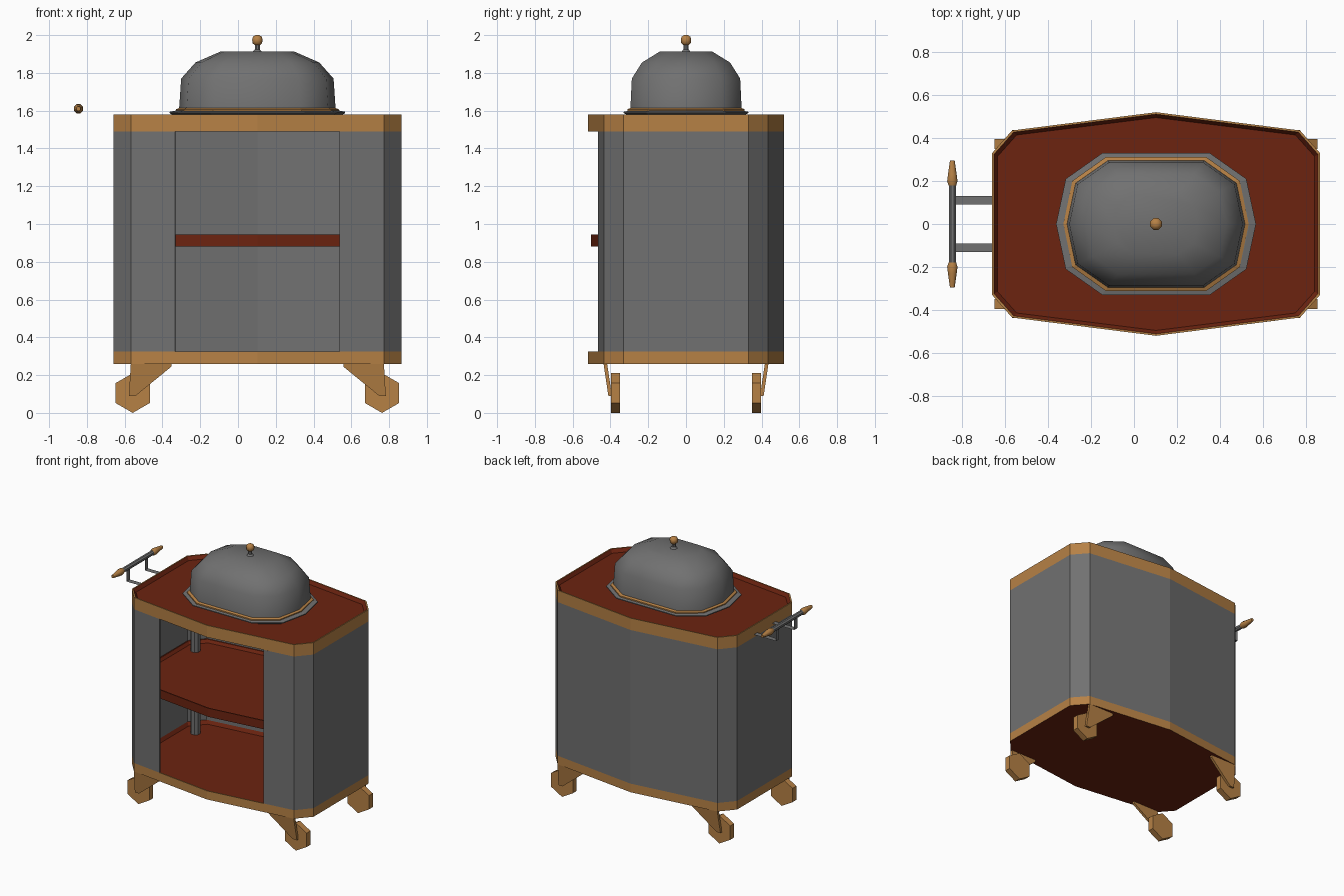
import bpy, bmesh, math
from mathutils import Matrix, Vector

if "Cube" in bpy.data.objects:
    bpy.data.objects.remove(bpy.data.objects["Cube"])

CX = 0.1025  # cabinet centre in x


def material(name, col):
    m = bpy.data.materials.new(name)
    m.diffuse_color = (*col, 1)
    m.use_nodes = True
    m.node_tree.nodes["Principled BSDF"].inputs["Base Color"].default_value = m.diffuse_color
    return m


GREY = material("steel grey", (0.165, 0.165, 0.165))
GOLD = material("brass", (0.47, 0.22, 0.06))
RED = material("dark red", (0.15, 0.017, 0.005))


def finish(name, bm, mats, smooth=None, recalc=True):
    if recalc:
        bmesh.ops.recalc_face_normals(bm, faces=bm.faces[:])
    me = bpy.data.meshes.new(name)
    bm.to_mesh(me)
    bm.free()
    ob = bpy.data.objects.new(name, me)
    bpy.context.collection.objects.link(ob)
    for m in mats:
        me.materials.append(m)
    if smooth:
        bpy.ops.object.select_all(action='DESELECT')
        ob.select_set(True)
        bpy.context.view_layer.objects.active = ob
        bpy.ops.object.shade_smooth_by_angle(angle=math.radians(smooth))
    return ob


def loft(name, rings, mats, bands=None, caps=(0, 0), smooth=None):
    """Skin closed rings of points; bands gives a material slot per band."""
    bm = bmesh.new()
    vs = [[bm.verts.new(p) for p in r] for r in rings]
    n = len(rings[0])
    for k in range(len(vs) - 1):
        for i in range(n):
            j = (i + 1) % n
            f = bm.faces.new((vs[k][i], vs[k][j], vs[k + 1][j], vs[k + 1][i]))
            f.material_index = bands[k] if bands else 0
    bm.faces.new(vs[0][::-1]).material_index = caps[0]
    bm.faces.new(vs[-1]).material_index = caps[1]
    return finish(name, bm, mats, smooth)


def mirror_quad(q):
    """Full outline (counter-clockwise) from points of the +x +y quarter."""
    up = q + [(-x, y) for x, y in reversed(q) if x > 0]
    down = [(x, -y) for x, y in reversed(up) if y > 0]
    return up + [p for p in down if p not in up]


def ring(outline, z, inset=0.0, scale=1.0):
    hx = max(p[0] for p in outline)
    hy = max(p[1] for p in outline)
    return [(CX + x * scale * (1 - inset / hx), y * scale * (1 - inset / hy), z)
            for x, y in outline]


def turned(name, profile, origin, mats, sides=8, axis='Z', smooth=None):
    """Lathe a (radius, height) profile."""
    rot = Matrix.Rotation(-math.pi / 2, 3, 'X') if axis == 'Y' else Matrix.Identity(3)
    rings = []
    for r, h in profile:
        rings.append([Vector(origin) + rot @ Vector(
            (r * math.cos(2 * math.pi * (i + .5) / sides),
             r * math.sin(2 * math.pi * (i + .5) / sides), h)) for i in range(sides)])
    return loft(name, rings, mats, smooth=smooth)


BODY = mirror_quad([(0.7625, 0.33), (0.67, 0.435), (0, 0.52)])


# trays: base, shelf and top, each with a shallow recess
def tray(name, z0, z1, edge, inset, depth):
    loft(name, [ring(BODY, z0, inset), ring(BODY, z1, inset), ring(BODY, z1, inset + 0.009),
                ring(BODY, z1 - depth, inset + 0.025)], [edge, RED],
         bands=[0, 0, 1], caps=(1, 1))


tray("base_tray", 0.26, 0.325, GOLD, 0, 0.025)
tray("middle_shelf", 0.88, 0.945, RED, 0.016, 0.02)
tray("top_tray", 1.49, 1.58, GOLD, 0, 0.025)

# cabinet walls, open at the front
half = [(-0.435, -0.465), (-0.67, -0.435), (-0.7625, -0.33), (-0.7625, 0.33), (-0.67, 0.435)]
path = half + [(0, 0.52)] + [(-x, y) for x, y in reversed(half)]
bm = bmesh.new()
cols = [[bm.verts.new((CX + x, y, z)) for z in (0.325, 1.49)] for x, y in path]
for a, b in zip(cols, cols[1:]):
    bm.faces.new((a[0], a[1], b[1], b[0]))
walls = finish("cabinet_walls", bm, [GREY], recalc=False)
sol = walls.modifiers.new("thickness", 'SOLIDIFY')
sol.thickness = 0.01
sol.offset = -1

# inner corner posts
for sx in (-1, 1):
    for sy in (-1, 1):
        turned("inner_post", [(0.035, 0.3), (0.035, 1.49)],
               (CX + sx * 0.635, sy * 0.25, 0), [GREY])

# serving plate, brass ring and dome
PLATE = mirror_quad([(0.465, 0), (0.42, 0.21), (0.25, 0.33)])
DOME = mirror_quad([(0.415, 0), (0.375, 0.19), (0.225, 0.295)])
loft("serving_plate", [ring(PLATE, 1.555, 0.06), ring(PLATE, 1.587), ring(PLATE, 1.594),
                       ring(PLATE, 1.60, 0.03)], [GREY])
loft("dome_ring", [ring(DOME, 1.592, -0.016), ring(DOME, 1.607, -0.016),
                   ring(DOME, 1.613, -0.001)], [GOLD])
loft("dome_cover", [ring(DOME, z, 0, s) for z, s in
                    ((1.60, 1), (1.77, 0.972), (1.855, 0.79), (1.913, 0.47))],
     [GREY], smooth=60)
turned("knob_stem", [(0.028, 1.91), (0.014, 1.925), (0.014, 1.955)], (CX, 0, 0), [GREY])
turned("knob", [(0.012, 1.945), (0.027, 1.957), (0.03, 1.975), (0.025, 1.992), (0.01, 2.0)],
       (CX, 0, 0), [GOLD], smooth=50)

# push handle with tapered grips
HX, HZ = -0.845, 1.61
turned("handle_bar", [(0.018, -0.19), (0.018, 0.19)], (HX, 0, HZ), [GREY], axis='Y')
for s in (-1, 1):
    turned("handle_grip", [(0.019, s * 0.178), (0.026, s * 0.2), (0.022, s * 0.23),
                           (0.012, s * 0.295)], (HX, 0, HZ), [GOLD], axis='Y', smooth=50)
    # flat strap from bar to cabinet
    bm = bmesh.new()
    strap = [[bm.verts.new((x, s * 0.11 + w, z)) for w in (-0.02, 0.02)]
             for x, z in ((HX, HZ), (HX, 1.51), (-0.66, 1.51))]
    for a, b in zip(strap, strap[1:]):
        bm.faces.new((a[0], a[1], b[1], b[0]))
    finish("handle_strap", bm, [GREY])

# hexagonal wheels and their slanted brackets
BRACKET = [(0.67, 0.26), (0.455, 0.26), (0.455, 0.245), (0.645, 0.09), (0.68, 0.09)]
for sx in (-1, 1):
    for sy in (-1, 1):
        hexa = [(math.radians(60 * i + 30)) for i in range(6)]
        loft("wheel", [[(CX + sx * 0.66 + 0.105 * math.cos(a), sy * y,
                         0.105 + 0.105 * math.sin(a)) for a in hexa] for y in (0.35, 0.396)],
             [GOLD])
        loft("wheel_bracket", [[(CX + sx * x, sy * (y + 0.15 * (z - 0.09)), z)
                                for x, z in BRACKET] for y in (0.392, 0.411)], [GOLD])
